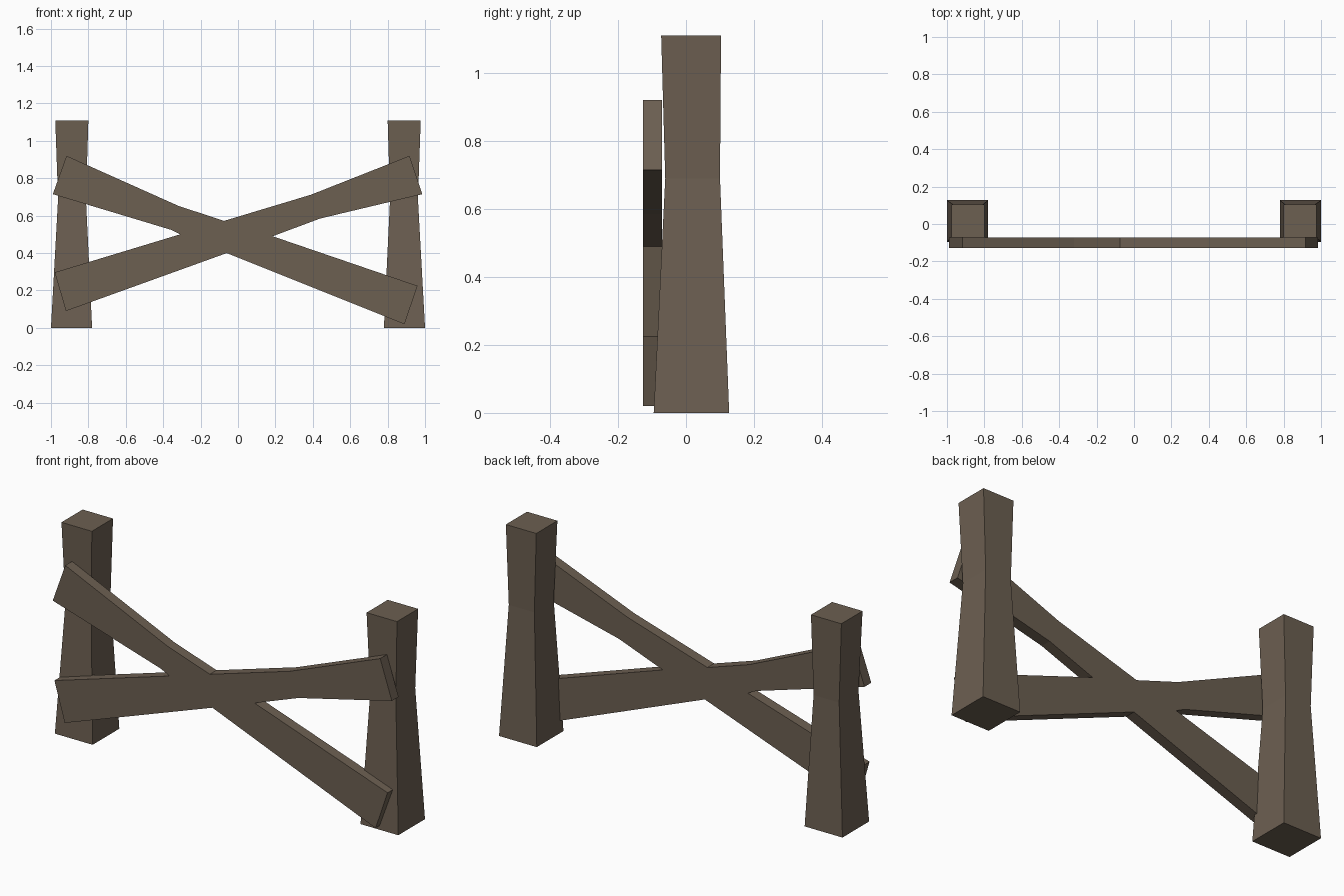
import bpy, bmesh

if "Cube" in bpy.data.objects:
    bpy.data.objects.remove(bpy.data.objects["Cube"])

wood = bpy.data.materials.new("dark_wood")
wood.diffuse_color = (0.15, 0.115, 0.083, 1)
wood.use_nodes = True
wood.node_tree.nodes["Principled BSDF"].inputs["Base Color"].default_value = wood.diffuse_color


def loft(name, rings):
    """Closed solid skinned through rings of equal point count."""
    bm = bmesh.new()
    loops = [[bm.verts.new(p) for p in ring] for ring in rings]
    bm.faces.new(loops[0])
    bm.faces.new(loops[-1])
    n = len(loops[0])
    for a, b in zip(loops, loops[1:]):
        for i in range(n):
            j = (i + 1) % n
            bm.faces.new((a[i], a[j], b[j], b[i]))
    bmesh.ops.recalc_face_normals(bm, faces=bm.faces)
    mesh = bpy.data.meshes.new(name)
    bm.to_mesh(mesh)
    bm.free()
    mesh.materials.append(wood)
    obj = bpy.data.objects.new(name, mesh)
    bpy.context.collection.objects.link(obj)
    return obj


# Posts: square section, wide foot, narrow waist, slightly flared top
# (z, inner x, outer x, front y, back y)
sections = [(0.0, 0.78, 1.0, -0.095, 0.127),
            (0.69, 0.813, 0.962, -0.061, 0.100),
            (1.11, 0.80, 0.977, -0.073, 0.103)]
for name, side in (("left_post", -1), ("right_post", 1)):
    loft(name, [[(side * x0, y0, z), (side * x1, y0, z),
                 (side * x1, y1, z), (side * x0, y1, z)]
                for z, x0, x1, y0, y1 in sections])

# Crossed planks joined into one flat X-shaped brace
outline = [(-0.92, 0.09), (-0.06, 0.40), (0.89, 0.02), (0.96, 0.225),
           (0.185, 0.49), (0.44, 0.585), (0.985, 0.715), (0.917, 0.92),
           (0.39, 0.712), (-0.075, 0.572), (-0.32, 0.653), (-0.917, 0.92),
           (-0.99, 0.715), (-0.36, 0.525), (-0.31, 0.50), (-0.98, 0.297)]
loft("cross_brace", [[(x, y, z) for x, z in outline] for y in (-0.127, -0.071)])
